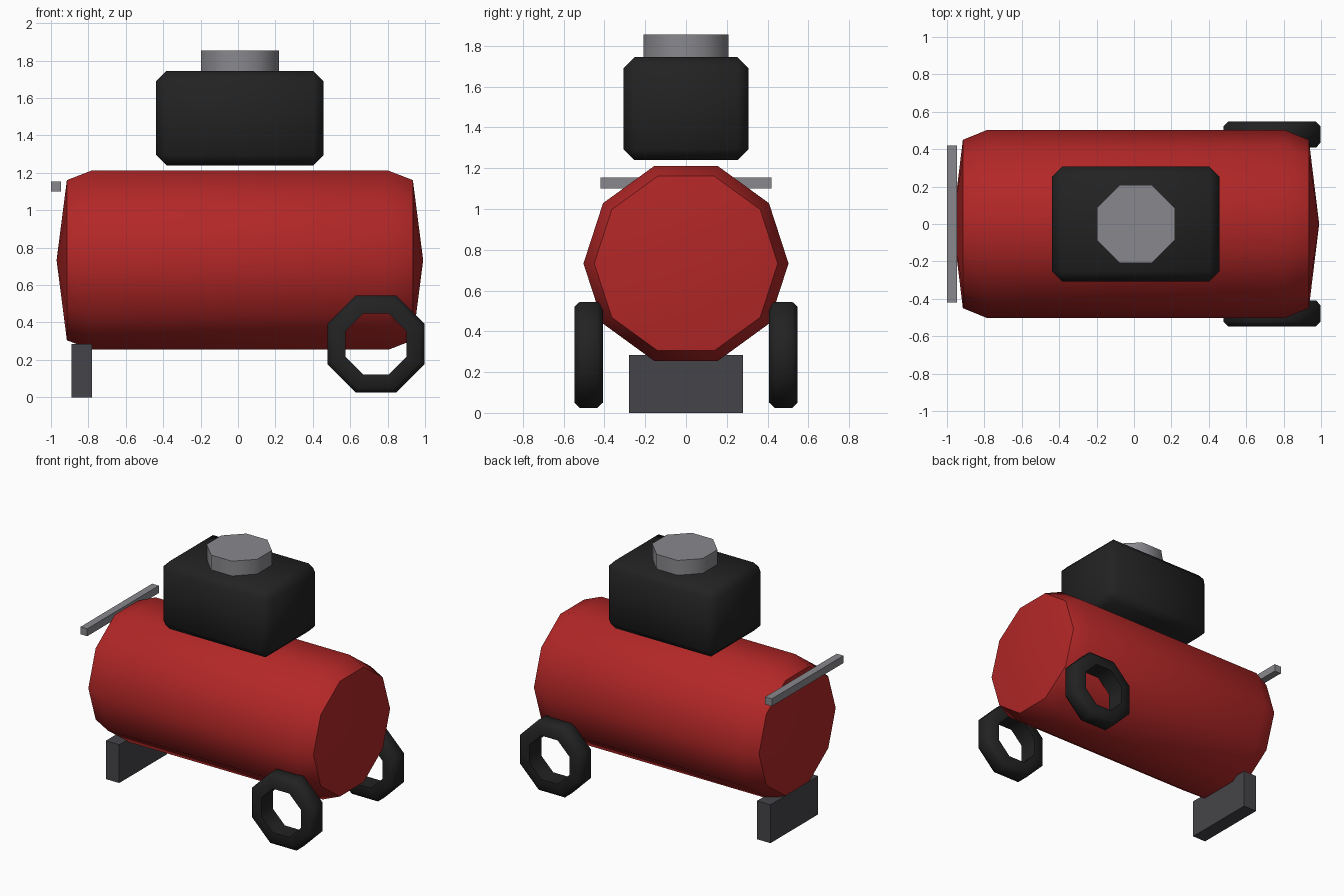
import bpy, bmesh
from math import cos, sin, tau, pi, radians
from mathutils import Matrix

cube = bpy.data.objects.get("Cube")
if cube:
    bpy.data.objects.remove(cube, do_unlink=True)


def material(name, rgb):
    m = bpy.data.materials.new(name)
    m.use_nodes = True
    m.diffuse_color = (*rgb, 1)
    m.node_tree.nodes["Principled BSDF"].inputs["Base Color"].default_value = (*rgb, 1)
    return m


RED = material("tank red", (0.45, 0.02, 0.02))
BLACK = material("matte black", (0.016, 0.016, 0.016))
STEEL = material("steel grey", (0.25, 0.25, 0.27))
DARK = material("dark grey", (0.06, 0.06, 0.068))


def finish(name, bm, mat, location, smooth=None):
    bmesh.ops.recalc_face_normals(bm, faces=bm.faces)
    mesh = bpy.data.meshes.new(name)
    bm.to_mesh(mesh)
    bm.free()
    mesh.materials.append(mat)
    obj = bpy.data.objects.new(name, mesh)
    obj.location = location
    bpy.context.collection.objects.link(obj)
    if smooth:
        bpy.ops.object.select_all(action="DESELECT")
        obj.select_set(True)
        bpy.context.view_layer.objects.active = obj
        bpy.ops.object.shade_smooth_by_angle(angle=radians(smooth))
    return obj


def box(name, size, location, mat, bevel=0):
    bm = bmesh.new()
    bmesh.ops.create_cube(bm, size=1, matrix=Matrix.Diagonal((*size, 1)))
    if bevel:
        bmesh.ops.bevel(bm, geom=bm.edges[:], offset=bevel, segments=1,
                        affect="EDGES", profile=0.5)
    return finish(name, bm, mat, location, 50 if bevel else None)


def lathe(name, profile, sides, turn, axis, location, mat, closed=False):
    """Revolve (radius, height) points about z, then tip the axis over."""
    bm = bmesh.new()
    rings = []
    for r, h in profile:
        if r == 0:
            rings.append([bm.verts.new((0, 0, h))] * sides)
        else:
            angles = [turn + tau * i / sides for i in range(sides)]
            rings.append([bm.verts.new((r * cos(a), r * sin(a), h)) for a in angles])
    pairs = list(zip(rings, rings[1:]))
    if closed:
        pairs.append((rings[-1], rings[0]))
    for a, b in pairs:
        for i in range(sides):
            j = (i + 1) % sides
            bm.faces.new(dict.fromkeys((a[i], a[j], b[j], b[i])))
    if axis != "Z":
        bm.transform(Matrix.Rotation(pi / 2, 4, axis))
    return finish(name, bm, mat, location, 50)


# Ten-sided air tank with tapered shoulders and shallow conical ends
half = [(0.503, 0.795), (0.45, 0.925), (0, 0.98)]
lathe("air_tank", [(r, -h) for r, h in reversed(half)] + half,
      10, pi / 2, "Y", (0.01, 0, 0.733), RED)

# Engine block with the air filter on top
box("engine_block", (0.895, 0.615, 0.505), (0.01, 0, 1.4925), BLACK, bevel=0.055)
lathe("air_filter", [(0, 0), (0.225, 0), (0.225, 0.115), (0, 0.115)],
      8, pi / 8, "Z", (0.01, 0, 1.74), STEEL)

# Pair of ring wheels, chamfered on the outer rim
k = 1 / cos(pi / 8)
tyre = [(0.163 * k, -0.07), (0.235 * k, -0.07), (0.26 * k, -0.043),
        (0.26 * k, 0.043), (0.235 * k, 0.07), (0.163 * k, 0.07)]
for side, y in (("front", -0.478), ("back", 0.478)):
    lathe(side + "_wheel", tyre, 8, pi / 8, "X", (0.738, y, 0.285), BLACK, closed=True)

# Support foot and pull handle
box("support_foot", (0.11, 0.56, 0.285), (-0.835, 0, 0.1425), DARK)
box("pull_handle", (0.055, 0.84, 0.055), (-0.9725, 0, 1.1275), STEEL)
